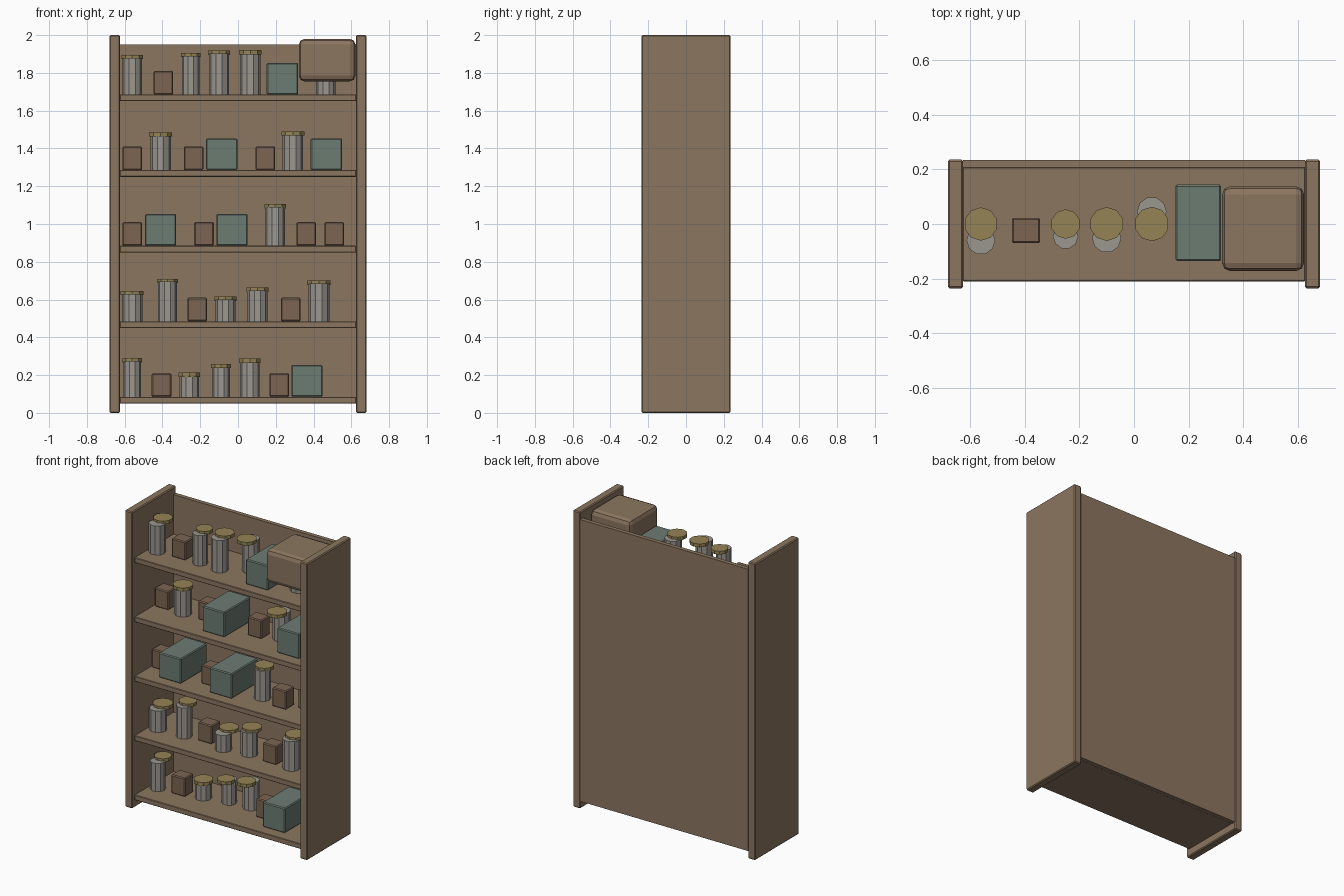
import bpy, bmesh
from math import pi
from mathutils import Matrix

if "Cube" in bpy.data.objects:
    bpy.data.objects.remove(bpy.data.objects["Cube"])


def material(name, rgb):
    m = bpy.data.materials.new(name)
    m.diffuse_color = (*rgb, 1)
    m.use_nodes = True
    m.node_tree.nodes["Principled BSDF"].inputs["Base Color"].default_value = m.diffuse_color
    return m


WOOD = material("wood", (0.26, 0.18, 0.115))
CRATE = material("small_box_brown", (0.20, 0.13, 0.085))
TEAL = material("teal_tin", (0.15, 0.20, 0.17))
GLASS = material("jar_grey", (0.33, 0.31, 0.28))
LID = material("lid_tan", (0.30, 0.23, 0.09))


def finish(name, bm, mat):
    me = bpy.data.meshes.new(name)
    bm.to_mesh(me)
    bm.free()
    ob = bpy.data.objects.new(name, me)
    bpy.context.collection.objects.link(ob)
    me.materials.append(mat)
    return ob


def box(name, x, y, z, mat, bevel=0.0, segments=1):
    """Box from (min, max) ranges, with optional bevelled edges."""
    bm = bmesh.new()
    size = [b - a for a, b in (x, y, z)]
    mid = [(a + b) / 2 for a, b in (x, y, z)]
    bmesh.ops.create_cube(bm, size=1, matrix=Matrix.Translation(mid) @ Matrix.Diagonal((*size, 1)))
    if bevel:
        bmesh.ops.bevel(bm, geom=bm.edges[:], offset=bevel, segments=segments,
                        profile=0.5, affect='EDGES')
    return finish(name, bm, mat)


def cylinder(name, x, y, z0, z1, r, sides, mat, turn=0.0):
    bm = bmesh.new()
    bmesh.ops.create_cone(bm, cap_ends=True, segments=sides, radius1=r, radius2=r, depth=z1 - z0,
                          matrix=Matrix.Translation((x, y, (z0 + z1) / 2)) @ Matrix.Rotation(turn, 4, 'Z'))
    return finish(name, bm, mat)


def jar(name, x, y, z, top, r):
    # The lid stays on the shelf centre line while the body is shifted in depth
    cylinder(name + "_body", x, y, z, top - 0.015, r * 0.86, 10, GLASS, pi / 10)
    cylinder(name + "_lid", x, 0, top - 0.022, top, r, 10, LID)


def small_box(name, x, y, z):
    box(name, (x - .052, x + .052), (y - .046, y + .046), (z, z + .125), CRATE, .006)


def tin(name, x, y, z):
    box(name, (x - .083, x + .083), (y - .14, y + .14), (z, z + .168), TEAL, .006)


# Cabinet frame
for side, s in (("left", -1), ("right", 1)):
    xs = sorted((s * .625, s * .68))
    box(side + "_side_panel", xs, (-.235, .235), (0, 2), WOOD, .006)
box("back_panel", (-.626, .626), (.206, .234), (.05, 1.95), WOOD)
for i in range(5):
    z = .05 + .4 * i
    box(f"shelf_{i + 1}", (-.626, .626), (-.21, .208), (z, z + .035), WOOD, .003)

# Shelf contents, bottom to top: jars (x, depth, top, lid radius), small boxes and tins (x, depth)
rows = [
    dict(jars=[(-.56, -.055, .29, .055), (-.258, 0, .213, .061),
               (-.09, .035, .26, .055), (.063, .05, .287, .06)],
         boxes=[(-.405, -.015), (.218, 0)], tins=[(.365, 0)]),
    dict(jars=[(-.56, -.05, .645, .064), (-.374, -.04, .71, .058), (-.067, -.06, .615, .061),
               (.103, -.025, .663, .062), (.428, -.04, .70, .065)],
         boxes=[(-.215, 0), (.28, -.02)], tins=[]),
    dict(jars=[(.197, -.02, 1.105, .061)],
         boxes=[(-.56, 0), (-.18, -.015), (.362, -.035), (.51, .03)],
         tins=[(-.41, 0), (-.032, 0)]),
    dict(jars=[(-.41, 0, 1.485, .063), (.29, .05, 1.49, .064)],
         boxes=[(-.56, .03), (-.235, .03), (.145, .015)],
         tins=[(-.086, 0), (.468, .005)]),
    dict(jars=[(-.56, -.06, 1.895, .061), (-.25, -.045, 1.905, .054), (-.10, -.052, 1.918, .062),
               (.065, .045, 1.92, .063), (.465, -.02, 1.89, .06)],
         boxes=[(-.395, -.024)], tins=[(.235, .004)]),
]
for i, row in enumerate(rows):
    z = .085 + .4 * i
    for j, (x, y, top, r) in enumerate(row["jars"]):
        jar(f"jar_{i + 1}_{j + 1}", x, y, z, top, r)
    for j, (x, y) in enumerate(row["boxes"]):
        small_box(f"small_box_{i + 1}_{j + 1}", x, y, z)
    for j, (x, y) in enumerate(row["tins"]):
        tin(f"tin_{i + 1}_{j + 1}", x, y, z)

# Large rounded chest on the top shelf
box("large_chest", (.322, .622), (-.172, .138), (1.755, 1.98), WOOD, .03, 2)
